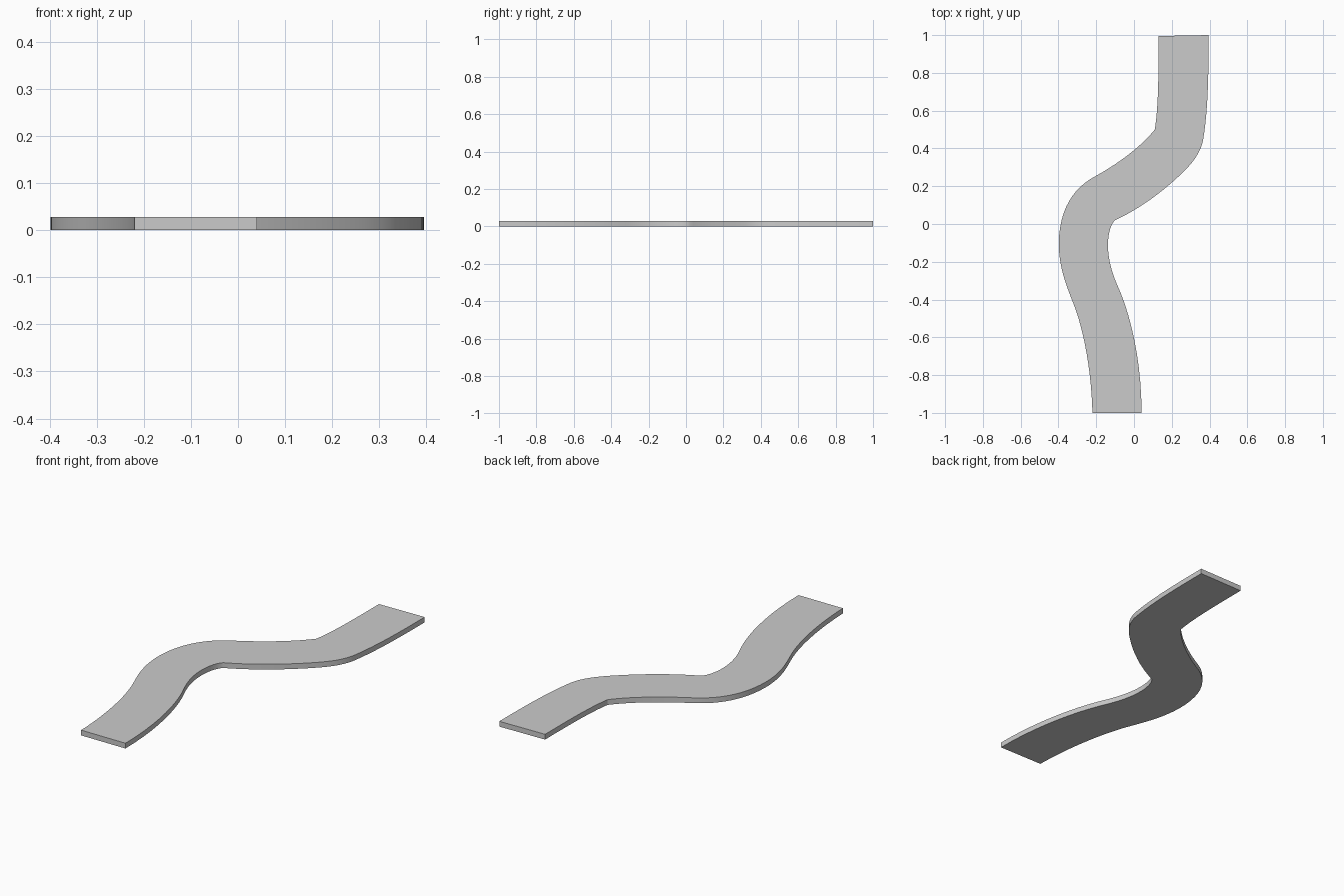
import bpy, bmesh
from mathutils.geometry import interpolate_bezier
from mathutils import Vector

if "Cube" in bpy.data.objects:
    bpy.data.objects.remove(bpy.data.objects["Cube"])

THICK = 0.028


def edge_line(pts, steps):
    """Sample a chain of cubic Bezier segments (knot, handle, handle, knot, ...)."""
    p = [Vector((x, y, 0)) for x, y in pts]
    out = [p[0]]
    for i in range(0, len(p) - 1, 3):
        out += interpolate_bezier(*p[i:i + 4], steps + 1)[1:]
    return out


# left and right borders of the winding path, front to back
left = edge_line([(-0.22, -1), (-0.225, -0.80), (-0.26, -0.57),
                  (-0.325, -0.41), (-0.365, -0.31), (-0.398, -0.22),
                  (-0.398, -0.10), (-0.395, 0.08), (-0.32, 0.19),
                  (-0.21, 0.25), (-0.10, 0.31), (0.03, 0.40),
                  (0.11, 0.50), (0.13, 0.62), (0.13, 0.80), (0.13, 0.995)], 12)
right = edge_line([(0.04, -1), (0.04, -0.72), (-0.02, -0.47),
                   (-0.09, -0.32), (-0.12, -0.25), (-0.138, -0.18),
                   (-0.138, -0.11), (-0.138, -0.06), (-0.125, 0.0),
                   (-0.10, 0.02), (0.03, 0.08), (0.15, 0.17),
                   (0.245, 0.26), (0.32, 0.33), (0.35, 0.38),
                   (0.365, 0.44), (0.39, 0.59), (0.395, 0.75), (0.395, 1)], 10)

# quad strip between the borders, extruded upward into a slab
bm = bmesh.new()
lv = [bm.verts.new(v) for v in left]
rv = [bm.verts.new(v) for v in right]
for i in range(len(lv) - 1):
    bm.faces.new((lv[i], rv[i], rv[i + 1], lv[i + 1]))
ext = bmesh.ops.extrude_face_region(bm, geom=bm.faces[:])
bmesh.ops.translate(bm, vec=(0, 0, THICK),
                    verts=[g for g in ext["geom"] if isinstance(g, bmesh.types.BMVert)])
# close the underside if the extrusion removed it
if not any(all(v.co.z < 1e-6 for v in f.verts) for f in bm.faces):
    for i in range(len(lv) - 1):
        bm.faces.new((lv[i], lv[i + 1], rv[i + 1], rv[i]))
bmesh.ops.recalc_face_normals(bm, faces=bm.faces[:])

mesh = bpy.data.meshes.new("winding_path")
bm.to_mesh(mesh)
bm.free()
path = bpy.data.objects.new("winding_path", mesh)
bpy.context.collection.objects.link(path)

# smooth curved sides, crisp rims
bpy.context.view_layer.objects.active = path
path.select_set(True)
bpy.ops.object.shade_smooth_by_angle()
